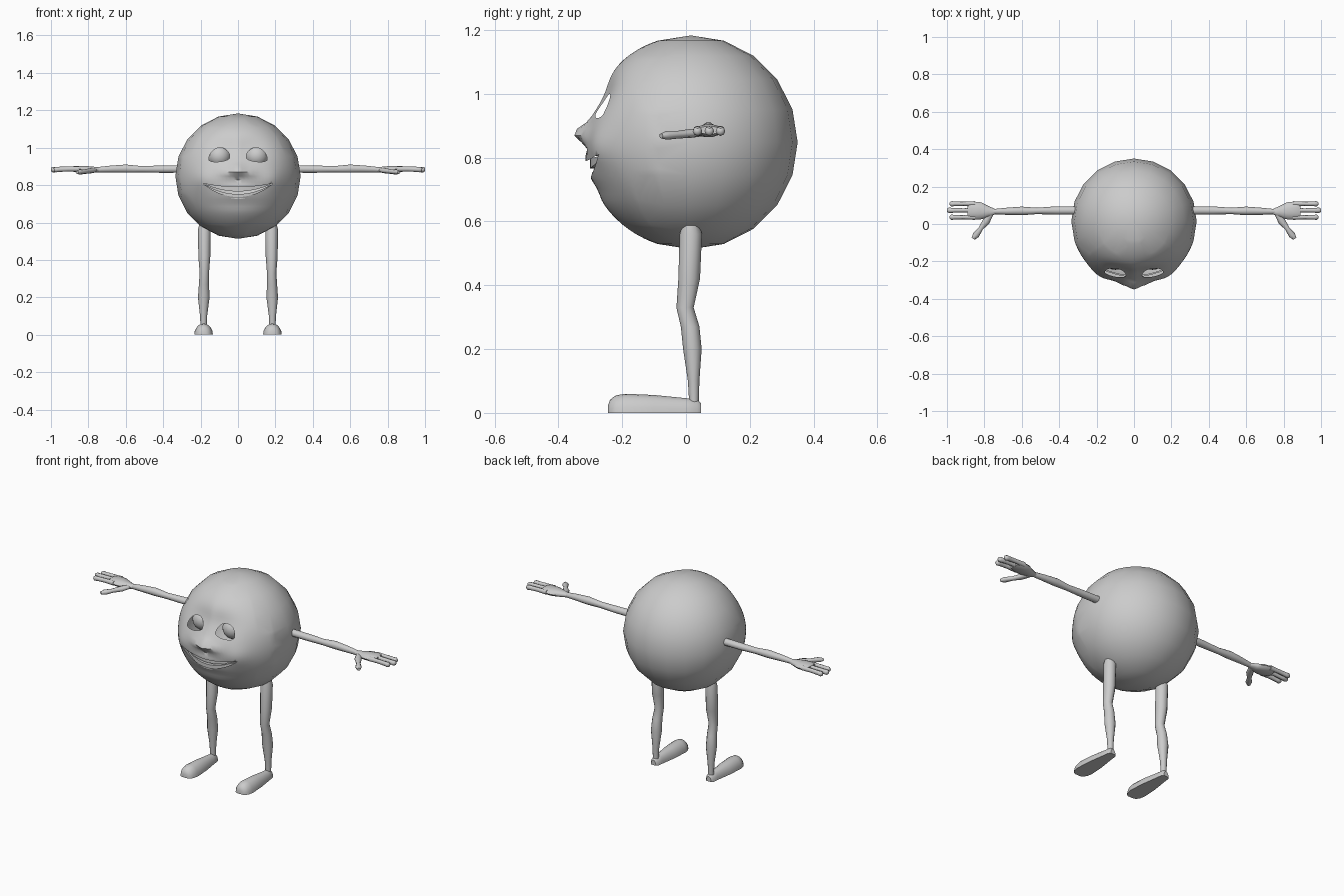
import bpy, bmesh
from math import sin, cos, pi, exp, sqrt, radians
from mathutils import Vector, Matrix

if "Cube" in bpy.data.objects:
    bpy.data.objects.remove(bpy.data.objects["Cube"])

grey = bpy.data.materials.new("plain_grey")
grey.use_nodes = True
GREY = (0.6, 0.6, 0.6, 1)
grey.diffuse_color = GREY
grey.node_tree.nodes["Principled BSDF"].inputs["Base Color"].default_value = GREY

CENTRE, RADIUS = Vector((0, 0.015, 0.848)), 0.335


def make(name, bm, mirror=False, angle=40):
    bmesh.ops.recalc_face_normals(bm, faces=bm.faces)
    me = bpy.data.meshes.new(name)
    bm.to_mesh(me)
    bm.free()
    me.materials.append(grey)
    me.shade_smooth()
    me.set_sharp_from_angle(angle=radians(angle))
    ob = bpy.data.objects.new(name, me)
    bpy.context.collection.objects.link(ob)
    if mirror:
        ob.modifiers.new("Mirror", 'MIRROR').use_mirror_merge = False
    return ob


def skin(bm, rings):
    """Bridge a list of point rings and cap both ends."""
    loops = [[bm.verts.new(p) for p in ring] for ring in rings]
    n = len(loops[0])
    for a, b in zip(loops, loops[1:]):
        for i in range(n):
            bm.faces.new((a[i], a[(i + 1) % n], b[(i + 1) % n], b[i]))
    bm.faces.new(loops[0])
    bm.faces.new(loops[-1])


def limb(name, stations, sides=10):
    """Tube through (x, y, z, side radius, other radius) stations."""
    bm = bmesh.new()
    pts = [Vector(s[:3]) for s in stations]
    d = (pts[-1] - pts[0]).normalized()
    u = Vector((0, 1, 0)) if abs(d.y) < 0.5 else Vector((0, 0, 1)).cross(d)
    u = (u - d * u.dot(d)).normalized()
    v = d.cross(u)
    turn = [2 * pi * i / sides for i in range(sides)]
    skin(bm, [[p + u * s[3] * cos(t) + v * s[4] * sin(t) for t in turn]
              for p, s in zip(pts, stations)])
    return make(name, bm, mirror=True, angle=60)


def bump(x, z, cx, cz, sx, sz):
    return exp(-((x - cx) / sx) ** 2 - ((z - cz) / sz) ** 2)


def relief(x, z):
    """Forward offset of the face: nose, cheeks, lips, eye hollows."""
    x = abs(x)
    return (0.036 * bump(x, z, 0, 0.878, 0.035, 0.026)
            + 0.014 * bump(x, z, 0.06, 0.866, 0.035, 0.022)
            - 0.034 * bump(x, z, 0.05, 0.99, 0.12, 0.075)
            + 0.016 * bump(x, z, 0.19, 0.83, 0.06, 0.06)
            - 0.012 * bump(x, z, 0, 0.825, 0.06, 0.015)
            - 0.008 * bump(x, z, 0, 0.7, 0.15, 0.03))


def face_y(x, z):
    dz = z - CENTRE.z
    return CENTRE.y - sqrt(RADIUS ** 2 - x * x - dz * dz) - relief(x, z)


def lip(x, middle):
    """Height of a smiling lip line at x."""
    return middle + (0.81 - middle) * (x / 0.19) ** 2


# Round body with a finer, sculpted face
bm = bmesh.new()
bmesh.ops.create_uvsphere(bm, u_segments=20, v_segments=10, radius=RADIUS,
                          matrix=Matrix.Translation(CENTRE))
zone = {e for f in bm.faces if f.calc_center_median().y < -0.12 for e in f.edges}
bmesh.ops.subdivide_edges(bm, edges=list(zone), cuts=4, use_grid_fill=True)
for v in bm.verts:
    if v.co.y < -0.1:
        v.co = CENTRE + (v.co - CENTRE).normalized() * RADIUS
        v.co.y -= relief(v.co.x, v.co.z)
bmesh.ops.triangulate(bm, faces=[f for f in bm.faces if len(f.verts) > 4])
body = make("body", bm, angle=50)

# Eye and mouth openings
bm = bmesh.new()
outlines = []
for s in (-1, 1):
    eye = []
    for i in range(20):
        t = 2 * pi * i / 20
        x, z = 0.056 * cos(t), sin(t) * (0.058 if sin(t) > 0 else 0.017)
        eye.append((s * (0.1 + x), 0.942 + z - 0.1 * x))
    outlines.append(eye)
xs = [0.188 * i / 10 for i in range(-10, 11)]
outlines.append([(x, lip(x, 0.789)) for x in xs]
                + [(x, lip(x, 0.736)) for x in reversed(xs[1:-1])])
for line in outlines:
    skin(bm, [[(x, y, z) for x, z in line] for y in (-0.5, 0.015)])
cutter = make("opening_cutter", bm)
cutter.hide_render = True
mod = body.modifiers.new("Openings", 'BOOLEAN')
mod.operation, mod.solver, mod.object = 'DIFFERENCE', 'EXACT', cutter
cut = bpy.data.meshes.new_from_object(
    body.evaluated_get(bpy.context.evaluated_depsgraph_get()))
body.modifiers.clear()
bpy.data.objects.remove(cutter)
# Keep only the outer shell
bm = bmesh.new()
bm.from_mesh(cut)
inner = [f for f in bm.faces if (f.calc_center_median() - CENTRE).length < 0.272]
bmesh.ops.delete(bm, geom=inner, context='FACES')
bm.to_mesh(cut)
bm.free()
body.data = cut

# Eyeballs
bm = bmesh.new()
bmesh.ops.create_uvsphere(bm, u_segments=20, v_segments=12, radius=0.062,
                          matrix=Matrix.Translation((0.1, -0.183, 0.955)))
make("eyeball", bm, mirror=True)

# Upper teeth and lower gum, bent to follow the face
for name, top, bottom, depth in (("upper_teeth", 0.798, 0.766, 0.012),
                                 ("lower_gum", 0.752, 0.725, 0.018)):
    bm = bmesh.new()
    rings = []
    for x in xs:
        x *= 0.93
        a, b = lip(x, top), lip(x, bottom)
        y = face_y(x, 0.78) + depth
        rings.append([(x, y, a), (x, y, b), (x, y + 0.02, b), (x, y + 0.02, a)])
    skin(bm, rings)
    make(name, bm)

# Arms and hands
limb("arm", [(0.3, 0.072, 0.886, 0.022, 0.021), (0.42, 0.072, 0.885, 0.022, 0.02),
             (0.52, 0.07, 0.885, 0.017, 0.018), (0.6, 0.07, 0.888, 0.023, 0.023),
             (0.68, 0.068, 0.886, 0.019, 0.019), (0.76, 0.066, 0.882, 0.013, 0.014)])
limb("palm", [(0.74, 0.066, 0.882, 0.013, 0.013), (0.78, 0.066, 0.882, 0.03, 0.018),
              (0.82, 0.07, 0.884, 0.046, 0.02), (0.87, 0.073, 0.886, 0.048, 0.018),
              (0.89, 0.073, 0.886, 0.044, 0.012)])
for name, y, tip in (("outer_finger", 0.108, 0.985), ("middle_finger", 0.073, 1.0),
                     ("inner_finger", 0.036, 0.985)):
    limb(name, [(0.85, y, 0.886, 0.014, 0.014), (0.91, y, 0.886, 0.011, 0.013),
                (0.96, y, 0.884, 0.012, 0.014), (tip - 0.01, y, 0.883, 0.015, 0.015),
                (tip, y, 0.883, 0.008, 0.009)], sides=8)
limb("thumb", [(0.765, 0.06, 0.88, 0.016, 0.012), (0.79, 0.015, 0.876, 0.02, 0.014),
               (0.82, -0.025, 0.872, 0.012, 0.012), (0.845, -0.06, 0.87, 0.018, 0.014),
               (0.86, -0.078, 0.868, 0.01, 0.008)], sides=8)

# Legs
limb("leg", [(0.18, 0.015, 0.6, 0.025, 0.025), (0.18, 0.015, 0.56, 0.035, 0.034),
             (0.18, 0.01, 0.42, 0.034, 0.032), (0.18, -0.003, 0.33, 0.027, 0.025),
             (0.182, 0.013, 0.27, 0.029, 0.027), (0.183, 0.02, 0.2, 0.029, 0.031),
             (0.184, 0.024, 0.1, 0.018, 0.019), (0.184, 0.025, 0.03, 0.015, 0.016)], 12)

# Feet with flat soles
bm = bmesh.new()
rings = []
for y, w, h in ((-0.245, 0.018, 0.022), (-0.238, 0.033, 0.041), (-0.22, 0.044, 0.055),
                (-0.19, 0.05, 0.06), (-0.1, 0.045, 0.056), (0, 0.03, 0.046),
                (0.035, 0.026, 0.042), (0.047, 0.016, 0.03)):
    rings.append([(0.184 + w * cos(pi * i / 10), y, h * sin(pi * i / 10))
                  for i in range(11)])
skin(bm, rings)
make("foot", bm, mirror=True)
